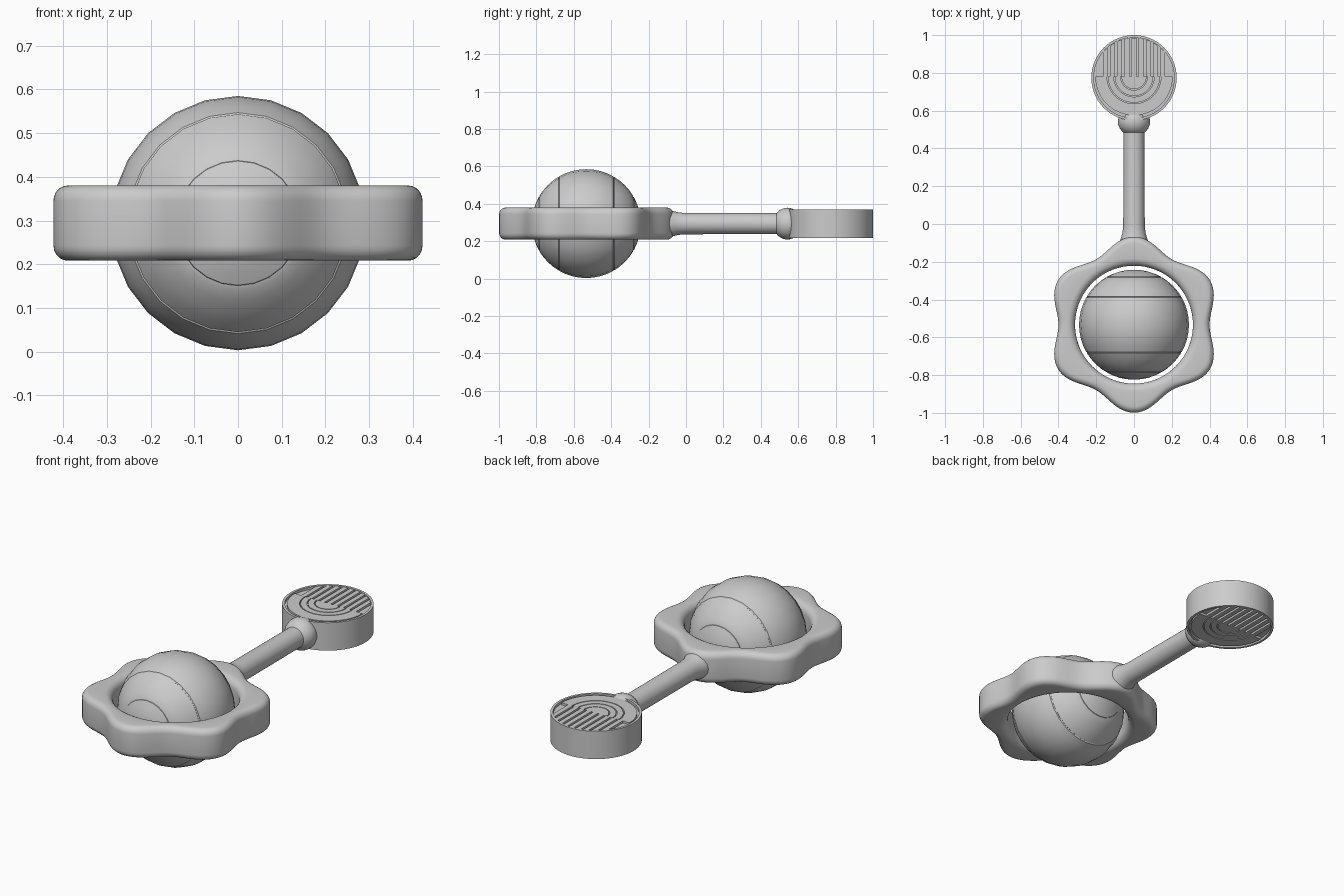
import bpy, bmesh, math
from math import sin, cos, pi, radians, sqrt

if "Cube" in bpy.data.objects:
    bpy.data.objects.remove(bpy.data.objects["Cube"])

ZC = 0.294  # height of the rattle's middle plane


def finish(name, bm, angle=35):
    bmesh.ops.recalc_face_normals(bm, faces=bm.faces)
    me = bpy.data.meshes.new(name)
    bm.to_mesh(me)
    bm.free()
    ob = bpy.data.objects.new(name, me)
    bpy.context.collection.objects.link(ob)
    bpy.ops.object.select_all(action='DESELECT')
    ob.select_set(True)
    bpy.context.view_layer.objects.active = ob
    bpy.ops.object.shade_smooth_by_angle(angle=radians(angle))
    return ob


def loft(bm, rings, closed=False):
    """Bridge equal-length vertex loops; cap the ends unless closed."""
    loops = [[bm.verts.new(p) for p in r] for r in rings]
    n = len(loops[0])
    for i in range(len(loops) - (0 if closed else 1)):
        a, b = loops[i], loops[(i + 1) % len(loops)]
        for j in range(n):
            k = (j + 1) % n
            bm.faces.new((a[j], a[k], b[k], b[j]))
    if not closed:
        bm.faces.new(loops[0])
        bm.faces.new(loops[-1])


def lathe_y(name, profile, segs, angle=35):
    """Revolve (y, radius) pairs about the long axis."""
    bm = bmesh.new()
    loft(bm, [[(r * sin(2 * pi * j / segs), y, ZC + r * cos(2 * pi * j / segs))
               for j in range(segs)] for y, r in profile])
    return finish(name, bm, angle)


# Flower-shaped ring with six lobes and rounded edges
RING_Y, HALF_H = -0.533, 0.086


def ring_section(t):
    ri, ro = 0.312, 0.433 + 0.033 * cos(6 * (t - pi / 2))
    pts = []
    for sx, sz, a0, rad in ((1, 1, 0, .035), (-1, 1, 90, .04), (-1, -1, 180, .04), (1, -1, 270, .035)):
        cx = ro - rad if sx > 0 else ri + rad
        for i in range(6):
            a = radians(a0 + 18 * i)
            r = cx + rad * cos(a)
            pts.append((r * cos(t), RING_Y + r * sin(t), ZC + sz * (HALF_H - rad) + rad * sin(a)))
    return pts


bm = bmesh.new()
loft(bm, [ring_section(2 * pi * i / 144) for i in range(144)], closed=True)
finish("flower_ring", bm)

# Banded ball: fine grooves cut between the bands
R = 0.291
grooves = [-0.251, -0.147, 0.147, 0.251]
stations = {}
for i in range(1, 24):
    d = -R * cos(pi * i / 24)
    if all(abs(d - g) > 0.008 for g in grooves):
        stations[d] = sqrt(R * R - d * d)
for g in grooves:
    for off, depth in ((-0.003, 0), (0, 0.004), (0.003, 0)):
        d = g + off
        stations[d] = sqrt(R * R - d * d) - depth
profile = [(RING_Y - R + 0.0005, 0.008)]
profile += [(RING_Y + d, r) for d, r in sorted(stations.items())]
profile += [(RING_Y + R - 0.0005, 0.008)]
lathe_y("banded_ball", profile, 24, 30)

# Handle shaft flaring into the ring
lathe_y("handle_shaft", [(-0.13, .079), (-0.085, .073), (-0.07, .068), (-0.045, .061),
                         (-0.01, .057), (0.50, .056)], 32)

# Rounded collar at the end of the shaft
CR = 0.085
lathe_y("handle_collar", [(0.542 - CR * cos(radians(a)) * 0.9, CR * sin(radians(a)))
                          for a in range(8, 173, 9)], 32)

# End disc with recessed faces on both sides
DY, DR, DH, FLOOR = 0.774, 0.226, 0.076, 0.062


def circle(r, z, n=64):
    return [(r * cos(2 * pi * i / n), DY + r * sin(2 * pi * i / n), ZC + z) for i in range(n)]


bm = bmesh.new()
loft(bm, [circle(DR - .013, -FLOOR), circle(DR - .013, -DH), circle(DR, -DH),
          circle(DR, DH), circle(DR - .013, DH), circle(DR - .013, FLOOR)])
finish("end_disc", bm)

# Raised relief on each face: straight slats behind, concentric half rings in front
SPLIT, TOP = 0.78, 0.074


def prism(bm, outline, side):
    loft(bm, [[(x, y, ZC + side * z) for x, y in outline] for z in (FLOOR - .004, TOP)])


def half_ring(r0, r1, n=24):
    arc = [pi + pi * i / n for i in range(n + 1)]
    pts = [(r1 * cos(a), SPLIT + r1 * sin(a)) for a in arc]
    if r0 > 0:
        pts += [(r0 * cos(a), SPLIT + r0 * sin(a)) for a in reversed(arc)]
    return pts


for label, side in (("upper", 1), ("lower", -1)):
    bm = bmesh.new()
    for i in range(-4, 5):
        x0, x1 = i * 0.038 - 0.013, i * 0.038 + 0.013
        ya, yb = (DY + sqrt((DR - .014) ** 2 - x * x) for x in (x0, x1))
        prism(bm, [(x0, SPLIT), (x1, SPLIT), (x1, yb), (x0, ya)], side)
    finish(label + "_slats", bm)
    bm = bmesh.new()
    for r0, r1 in ((0, .066), (.071, .102), (.107, .138), (.143, .205)):
        prism(bm, half_ring(r0, r1), side)
    finish(label + "_half_rings", bm)
